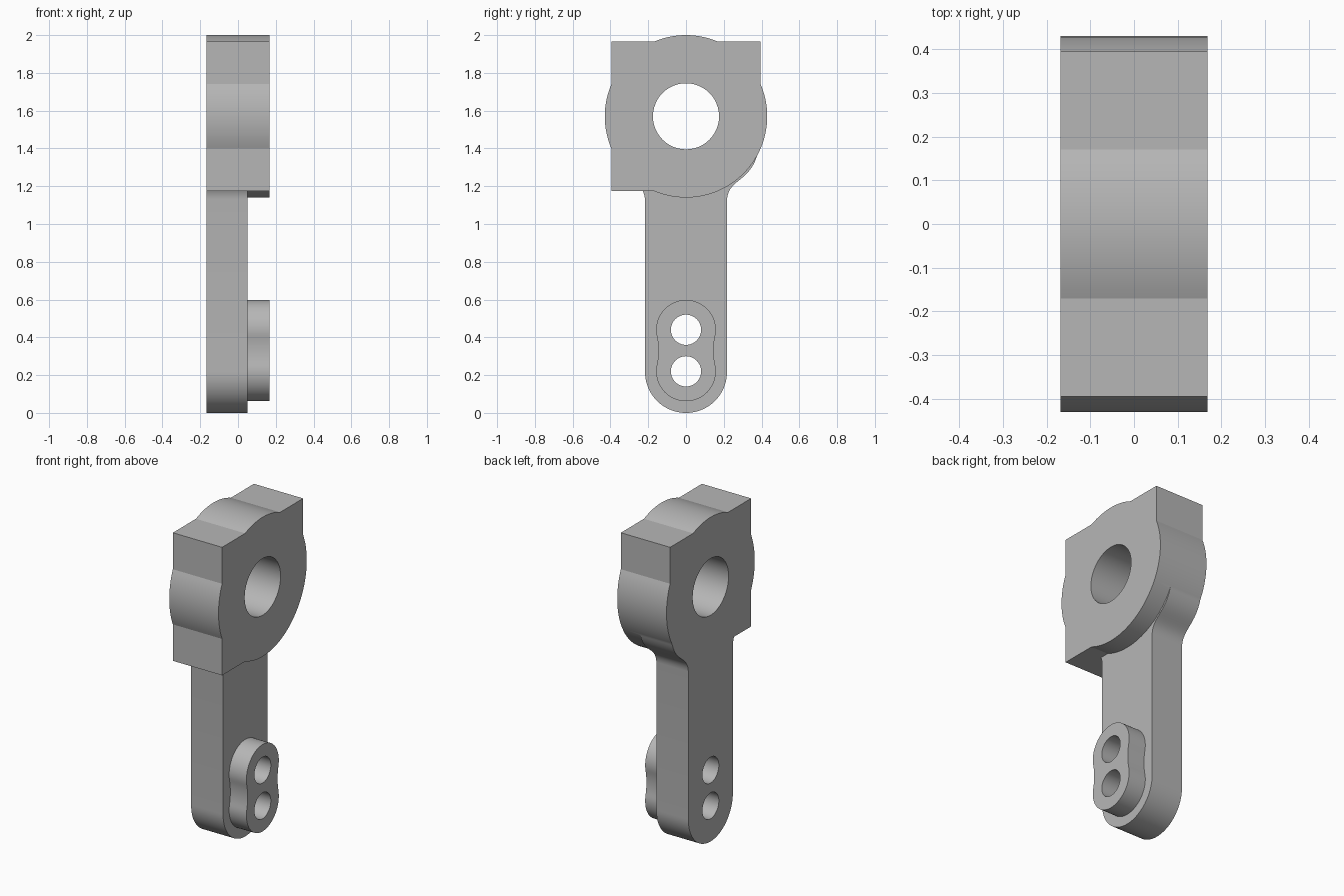
import bpy, bmesh
from math import radians, cos, sin, acos, degrees
from mathutils import Vector
from mathutils.geometry import interpolate_bezier

if "Cube" in bpy.data.objects:
    bpy.data.objects.remove(bpy.data.objects["Cube"], do_unlink=True)

BACK, STEP, FRONT = -0.168, 0.05, 0.168     # depth levels along x
HEAD_Z, HEAD_R, HALF = 1.57, 0.43, 0.395    # round head and its square block
ARM_R = 0.217
PAD_R, PAD_LOW, PAD_HIGH = 0.158, 0.22, 0.44

grey = bpy.data.materials.new("light_grey")
grey.use_nodes = True
colour = (0.47, 0.47, 0.47, 1)
grey.diffuse_color = colour
grey.node_tree.nodes["Principled BSDF"].inputs["Base Color"].default_value = colour


def arc(z, r, start, end, steps, y=0.0):
    """Points (y, z) along an arc, angles in degrees."""
    angles = [radians(start + (end - start) * i / steps) for i in range(steps + 1)]
    return [(y + r * cos(a), z + r * sin(a)) for a in angles]


def plate(name, outline, x0, x1):
    """Extrude a side outline between two depths."""
    bm = bmesh.new()
    face = bm.faces.new([bm.verts.new((x0, y, z)) for y, z in outline])
    moved = bmesh.ops.extrude_face_region(bm, geom=[face])["geom"]
    verts = [v for v in moved if isinstance(v, bmesh.types.BMVert)]
    bmesh.ops.translate(bm, verts=verts, vec=(x1 - x0, 0, 0))
    bmesh.ops.recalc_face_normals(bm, faces=bm.faces)
    mesh = bpy.data.meshes.new(name)
    bm.to_mesh(mesh)
    bm.free()
    mesh.materials.append(grey)
    obj = bpy.data.objects.new(name, mesh)
    bpy.context.collection.objects.link(obj)
    return obj


def combine(target, other, operation):
    mod = target.modifiers.new(other.name, "BOOLEAN")
    mod.operation, mod.solver, mod.object = operation, "EXACT", other
    bpy.context.view_layer.objects.active = target
    bpy.ops.object.modifier_apply(modifier=mod.name)
    bpy.data.objects.remove(other, do_unlink=True)


# Round head with three square corners
g = degrees(acos(HALF / HEAD_R))
low, high = HEAD_Z - HALF, HEAD_Z + HALF
head = (arc(HEAD_Z, HEAD_R, -90 - g, g, 48) + [(HALF, high)]
        + arc(HEAD_Z, HEAD_R, 90 - g, 90 + g, 16) + [(-HALF, high)]
        + arc(HEAD_Z, HEAD_R, 180 - g, 180 + g, 16) + [(-HALF, low)])
body = plate("lever_body", head, BACK, FRONT)

# Arm with a rounded foot, flaring into the head
flare = interpolate_bezier(Vector((ARM_R, 1.13)), Vector((0.225, 1.24)),
                           Vector((0.34, 1.22)), Vector((0.38, 1.375)), 20)
side = [(p.x, p.y) for p in flare]
arm = arc(ARM_R, ARM_R, 180, 360, 40) + side + [(-y, z) for y, z in reversed(side)]
combine(body, plate("arm", arm, BACK, STEP), "UNION")

# Raised pad: two bosses blended by a shallow waist
waist_r = 0.35
mid, gap = (PAD_LOW + PAD_HIGH) / 2, (PAD_HIGH - PAD_LOW) / 2
t = degrees(acos(gap / (PAD_R + waist_r)))
waist_y = (PAD_R + waist_r) * sin(radians(t))
b = 90 - t
pad = (arc(PAD_HIGH, PAD_R, -b, 180 + b, 40)
       + arc(mid, waist_r, b, -b, 10, -waist_y)[1:-1]
       + arc(PAD_LOW, PAD_R, 180 - b, 360 + b, 40)
       + arc(mid, waist_r, 180 + b, 180 - b, 10, waist_y)[1:-1])
combine(body, plate("raised_pad", pad, STEP - 0.02, FRONT), "UNION")

# Through holes
for name, z, r in (("main_bore", HEAD_Z, 0.175),
                   ("upper_pin_hole", PAD_HIGH, 0.08),
                   ("lower_pin_hole", PAD_LOW, 0.08)):
    combine(body, plate(name, arc(z, r, 0, 360, 48)[:-1], -0.3, 0.3), "DIFFERENCE")

# Smooth curved walls, sharp rims
bpy.ops.object.select_all(action="DESELECT")
body.select_set(True)
bpy.context.view_layer.objects.active = body
bpy.ops.object.shade_smooth_by_angle(angle=radians(20))
